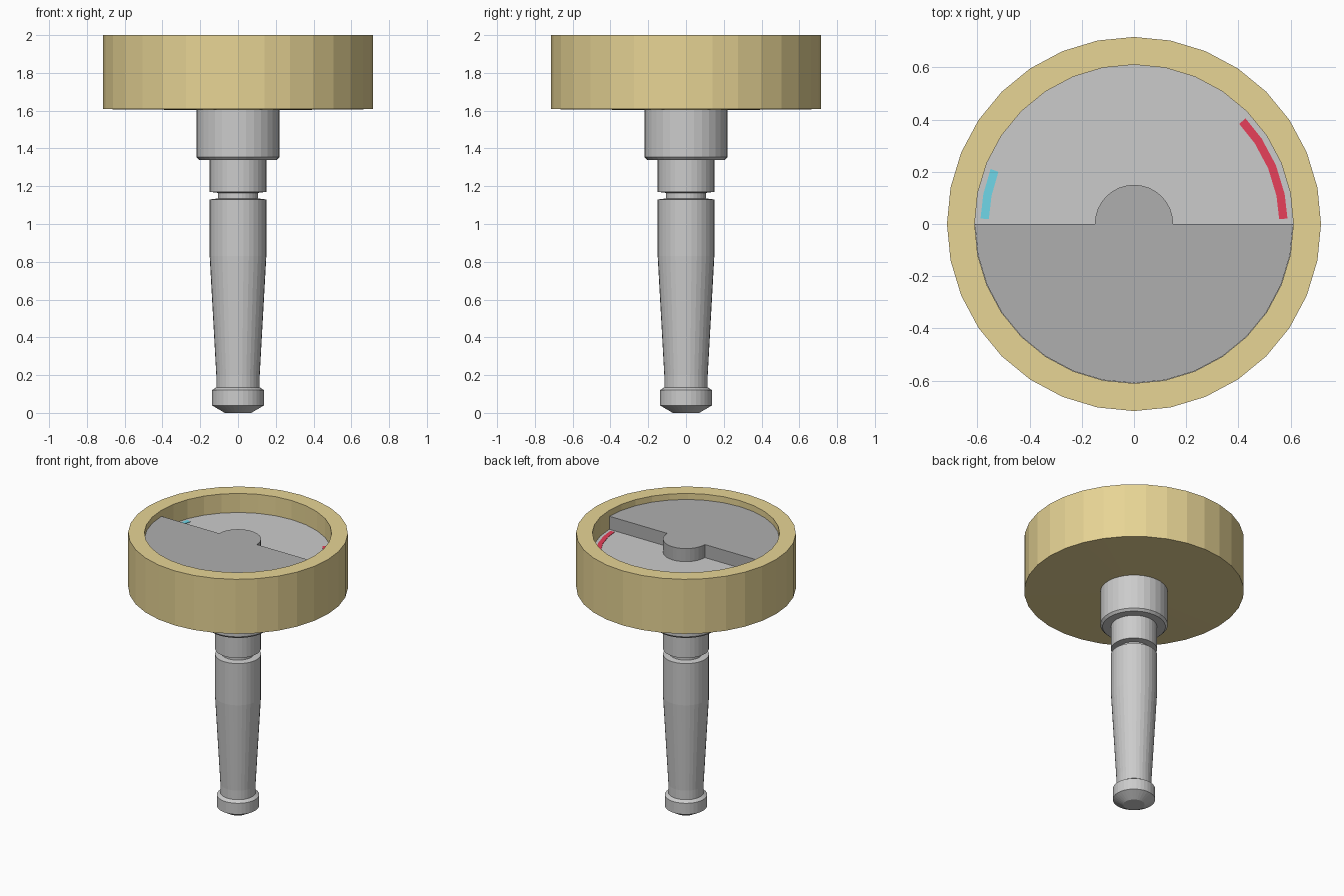
import bpy, bmesh
from math import sin, cos, radians, pi

if "Cube" in bpy.data.objects:
    bpy.data.objects.remove(bpy.data.objects["Cube"])

SIDES = 32


def material(name, rgb):
    m = bpy.data.materials.new(name)
    m.diffuse_color = (*rgb, 1)
    m.use_nodes = True
    m.node_tree.nodes["Principled BSDF"].inputs["Base Color"].default_value = m.diffuse_color
    return m


def finish(name, bm, mat):
    bmesh.ops.recalc_face_normals(bm, faces=bm.faces)
    me = bpy.data.meshes.new(name)
    bm.to_mesh(me)
    bm.free()
    ob = bpy.data.objects.new(name, me)
    bpy.context.collection.objects.link(ob)
    me.materials.append(mat)
    return ob


def lathe(name, profile, mat, closed=False):
    """Revolve (radius, z) points about z; open profiles get end caps."""
    bm = bmesh.new()
    rings = [[bm.verts.new((r * cos(2 * pi * i / SIDES), r * sin(2 * pi * i / SIDES), z))
              for i in range(SIDES)] for r, z in profile]
    pairs = list(zip(rings, rings[1:]))
    if closed:
        pairs.append((rings[-1], rings[0]))
    else:
        bm.faces.new(rings[0])
        bm.faces.new(rings[-1])
    for a, b in pairs:
        for i in range(SIDES):
            j = (i + 1) % SIDES
            bm.faces.new((a[i], a[j], b[j], b[i]))
    return finish(name, bm, mat)


def slab(name, outline, z0, z1, mat):
    """Extrude a flat (x, y) outline from z0 to z1."""
    bm = bmesh.new()
    low = [bm.verts.new((x, y, z0)) for x, y in outline]
    high = [bm.verts.new((x, y, z1)) for x, y in outline]
    bm.faces.new(low)
    bm.faces.new(high)
    n = len(outline)
    for i in range(n):
        j = (i + 1) % n
        bm.faces.new((low[i], low[j], high[j], high[i]))
    return finish(name, bm, mat)


def arc(r, angles):
    return [(r * cos(radians(a)), r * sin(radians(a))) for a in angles]


gold = material("gold", (0.80, 0.66, 0.30))
steel = material("steel", (0.61, 0.59, 0.61))
pale = material("pale_grey", (0.70, 0.70, 0.70))
dark = material("dark_grey", (0.43, 0.43, 0.43))
red = material("red", (0.80, 0.05, 0.10))
blue = material("blue", (0.16, 0.68, 0.81))

# Stem: pointed tip, foot, tapered shaft, groove and collar
lathe("stem", [(0.07, 0), (0.138, 0.04), (0.138, 0.12), (0.115, 0.135), (0.115, 0.2),
               (0.15, 0.83), (0.15, 1.13), (0.107, 1.135), (0.107, 1.165), (0.15, 1.17),
               (0.15, 1.34), (0.205, 1.34), (0.22, 1.355), (0.22, 1.62)], steel)

# Cup-shaped bezel with a raised rim
lathe("bezel", [(0.2, 1.603), (0.716, 1.608), (0.716, 2.0), (0.61, 2.0),
                (0.61, 1.85), (0.2, 1.85)], gold, closed=True)

# Dial floor
lathe("dial_face", [(0.61, 1.84), (0.61, 1.863)], pale)

# Half cover plate with its central hub
step = 360 / SIDES
cover = arc(0.609, [180 + step * i for i in range(17)]) + arc(0.15, [step * i for i in range(17)])
slab("half_cover", cover, 1.86, 1.957, dark)

# Coloured range marks on the dial
for name, angles, mat in (("red_mark", [2, 11.25, 22.5, 33.75, 43.5], red),
                          ("blue_mark", [178, 168.75, 159], blue)):
    slab(name, arc(0.588, angles) + arc(0.556, angles[::-1]), 1.862, 1.866, mat)
